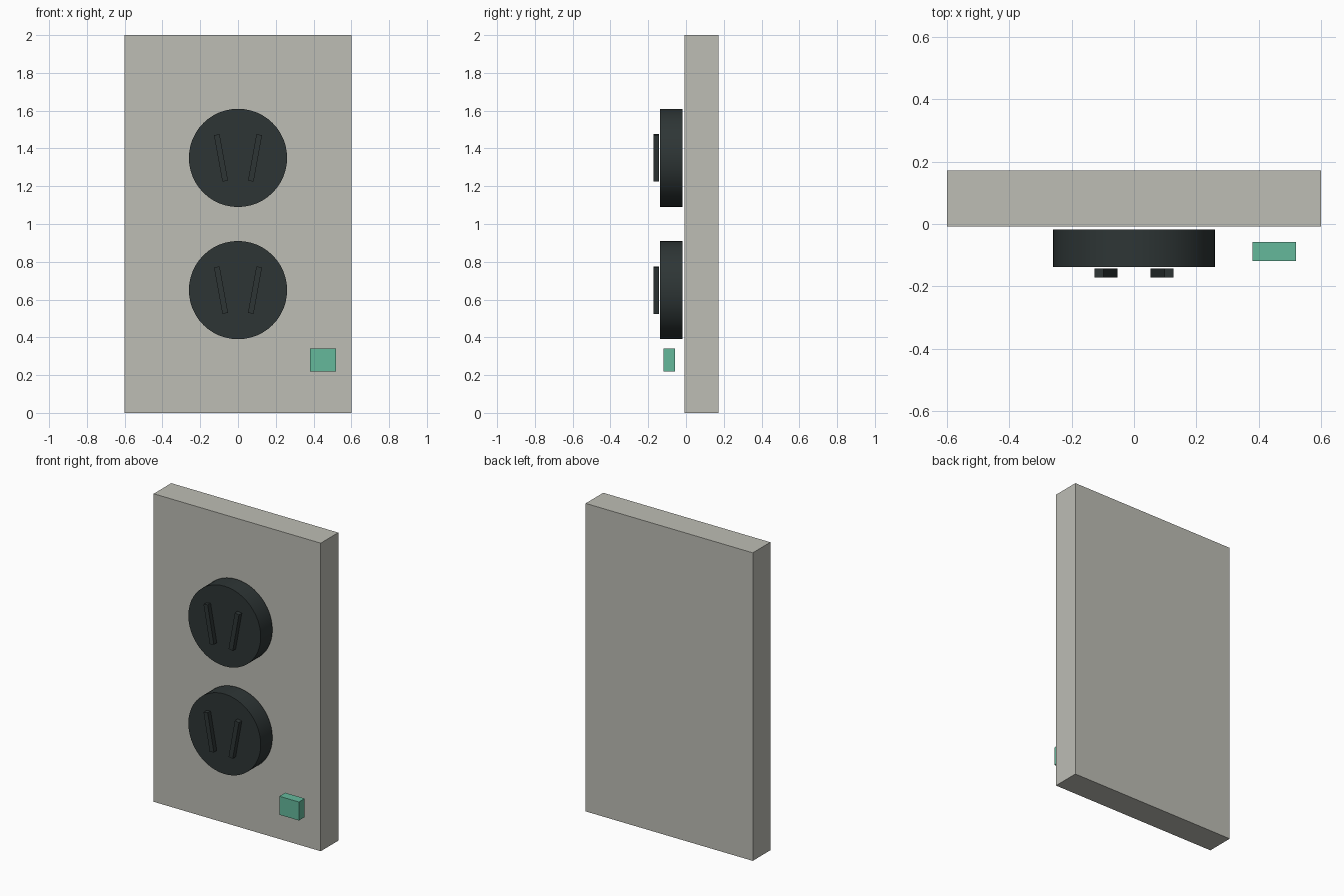
import bpy
import math

cube = bpy.data.objects.get("Cube")
if cube:
    bpy.data.objects.remove(cube, do_unlink=True)


def material(name, rgb):
    mat = bpy.data.materials.new(name)
    mat.use_nodes = True
    colour = (*rgb, 1)
    mat.diffuse_color = colour
    mat.node_tree.nodes["Principled BSDF"].inputs["Base Color"].default_value = colour
    return mat


def finish(name, mat):
    obj = bpy.context.object
    obj.name = name
    obj.data.materials.append(mat)
    return obj


def box(name, size, centre, mat, tilt=0):
    bpy.ops.mesh.primitive_cube_add(size=1, location=centre, rotation=(0, tilt, 0))
    obj = finish(name, mat)
    obj.scale = size
    return obj


warm_grey = material("warm grey", (0.51, 0.51, 0.46))
charcoal = material("charcoal", (0.027, 0.036, 0.036))
green = material("soft green", (0.13, 0.48, 0.33))

# Wall plate
box("wall_plate", (1.2, 0.18, 2), (0, 0.082, 1), warm_grey)

# Round sockets, each with a pair of splayed slots
for level, z in (("lower", 0.65), ("upper", 1.35)):
    bpy.ops.mesh.primitive_cylinder_add(
        vertices=48, radius=0.26, depth=0.12,
        location=(0, -0.078, z), rotation=(math.pi / 2, 0, 0))
    finish(f"{level}_socket", charcoal)
    bpy.ops.object.shade_smooth_by_angle()
    for side, sign in (("left", 1), ("right", -1)):
        box(f"{level}_{side}_slot", (0.03, 0.03, 0.25),
            (sign * 0.09, -0.157, z), charcoal, sign * 0.18)

# Small button
box("button", (0.14, 0.06, 0.12), (0.45, -0.088, 0.28), green)
